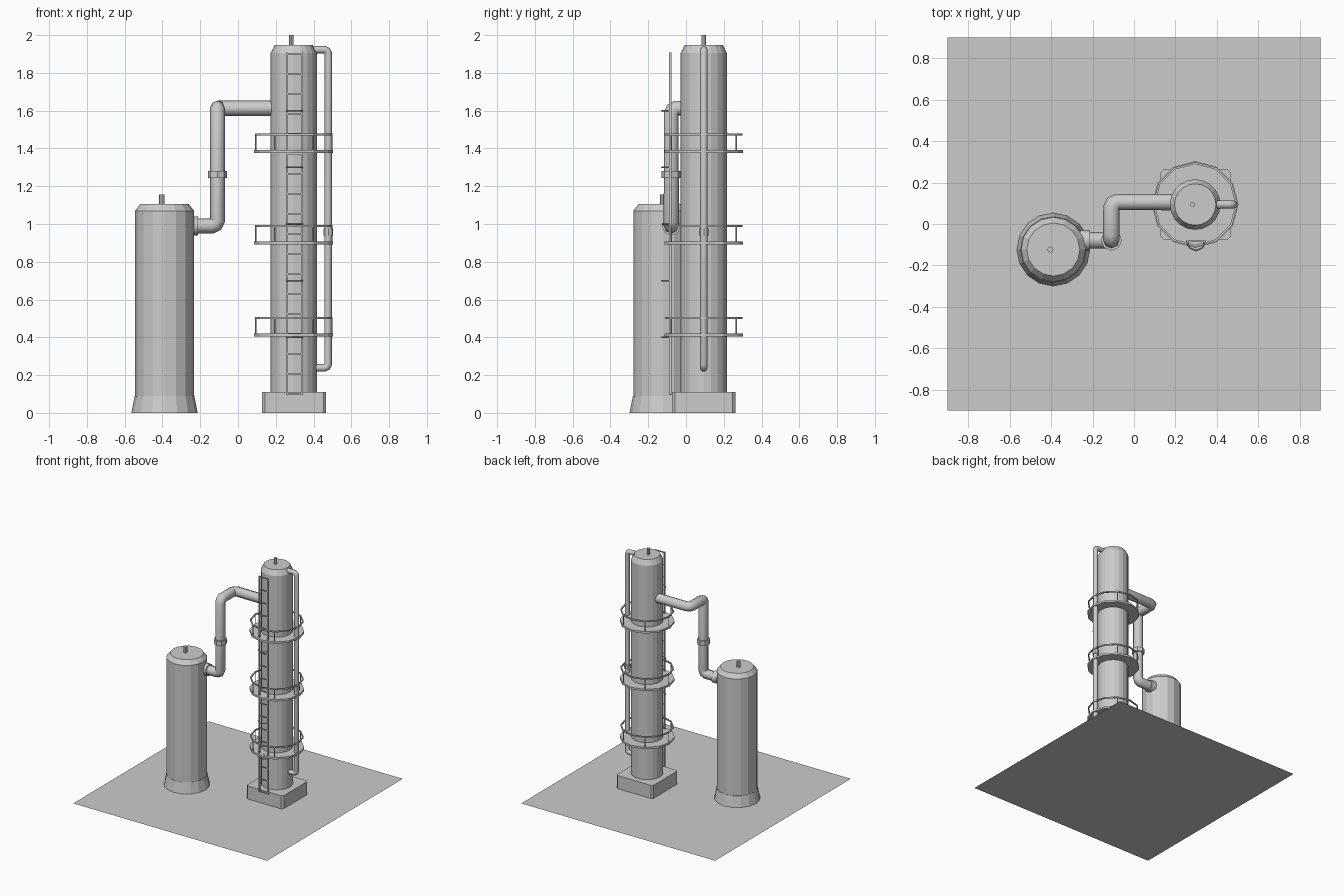
import bpy, bmesh, math
from mathutils import Vector

cube = bpy.data.objects.get("Cube")
if cube:
    bpy.data.objects.remove(cube, do_unlink=True)

GREY = bpy.data.materials.new("plain_grey")
GREY.use_nodes = True
colour = (0.6, 0.6, 0.6, 1)
GREY.diffuse_color = colour
GREY.node_tree.nodes["Principled BSDF"].inputs["Base Color"].default_value = colour

TOWER = Vector((0.295, 0.094, 0))
VESSEL = Vector((-0.389, -0.123, 0))


def finish(name, bm):
    bmesh.ops.recalc_face_normals(bm, faces=bm.faces)
    mesh = bpy.data.meshes.new(name)
    bm.to_mesh(mesh)
    bm.free()
    mesh.materials.append(GREY)
    obj = bpy.data.objects.new(name, mesh)
    bpy.context.collection.objects.link(obj)
    return obj


def lathe(name, centre, profile, sides, closed=False):
    """Turn (radius, height) points around a vertical axis."""
    bm = bmesh.new()
    rings = []
    for r, z in profile:
        angles = [math.tau * i / sides for i in range(sides)]
        rings.append([bm.verts.new((centre.x + r * math.cos(a),
                                    centre.y + r * math.sin(a), z)) for a in angles])
    pairs = list(zip(rings, rings[1:]))
    if closed:
        pairs.append((rings[-1], rings[0]))
    else:
        bm.faces.new(rings[0])
        bm.faces.new(rings[-1])
    for a, b in pairs:
        for i in range(sides):
            j = (i + 1) % sides
            bm.faces.new((a[i], a[j], b[j], b[i]))
    return finish(name, bm)


def box(name, low, high):
    bm = bmesh.new()
    bmesh.ops.create_cube(bm, size=1)
    low, high = Vector(low), Vector(high)
    for v in bm.verts:
        v.co = (low + high) / 2 + v.co * (high - low)
    return finish(name, bm)


def pipe(name, points, radius, bend=0.0, detail=2):
    """Sweep a round tube along a path with cut corners."""
    pts = [Vector(p) for p in points]
    path = [pts[0]]
    for before, here, after in zip(pts, pts[1:], pts[2:]):
        a = here + (before - here).normalized() * bend
        b = here + (after - here).normalized() * bend
        path += [a, (a + b) / 2 * 0.6 + here * 0.4, b] if bend else [here]
    path.append(pts[-1])
    curve = bpy.data.curves.new(name, "CURVE")
    curve.dimensions = "3D"
    curve.bevel_depth = radius
    curve.bevel_resolution = detail
    curve.use_fill_caps = True
    spline = curve.splines.new("POLY")
    spline.points.add(len(path) - 1)
    for point, co in zip(spline.points, path):
        point.co = (*co, 1)
    curve.materials.append(GREY)
    obj = bpy.data.objects.new(name, curve)
    bpy.context.collection.objects.link(obj)
    bpy.ops.object.select_all(action="DESELECT")
    obj.select_set(True)
    bpy.context.view_layer.objects.active = obj
    bpy.ops.object.convert(target="MESH")
    return obj


# Ground sheet
bm = bmesh.new()
bmesh.ops.create_grid(bm, x_segments=1, y_segments=1, size=0.9)
finish("ground_sheet", bm)

# Tall tower on its footing, with chamfered upright edges
footing = box("tower_footing", TOWER + Vector((-0.168, -0.168, 0)),
              TOWER + Vector((0.172, 0.168, 0.11)))
bm = bmesh.new()
bm.from_mesh(footing.data)
upright = [e for e in bm.edges if abs(e.verts[0].co.z - e.verts[1].co.z) > 0.05]
bmesh.ops.bevel(bm, geom=upright, offset=0.015, segments=1, affect="EDGES")
bm.to_mesh(footing.data)
bm.free()
lathe("tower_body", TOWER, [(0.122, 0.1), (0.122, 1.905), (0.1, 1.948)], 20)
lathe("tower_vent", TOWER + Vector((-0.012, 0, 0)), [(0.012, 1.94), (0.012, 2)], 8)

# Short vessel with flared skirt
lathe("vessel_skirt", VESSEL, [(0.176, 0), (0.158, 0.09)], 16)
lathe("vessel_body", VESSEL, [(0.156, 0.08), (0.156, 1.07), (0.128, 1.105)], 16)
lathe("vessel_vent", VESSEL + Vector((-0.014, 0, 0)), [(0.015, 1.09), (0.015, 1.155)], 8)

# Three service platforms with guard rails
for n, z in enumerate((0.405, 0.892, 1.376)):
    lathe(f"platform_{n}", TOWER, [(0.11, z), (0.209, z), (0.209, z + 0.016), (0.11, z + 0.016)],
          12, closed=True)
    top = z + 0.098
    lathe(f"guard_rail_{n}", TOWER, [(0.195, top - 0.005), (0.205, top - 0.005),
                                     (0.205, top + 0.005), (0.195, top + 0.005)], 12, closed=True)
    for k in range(6):
        a = math.tau * k / 6
        foot = TOWER + Vector((0.2 * math.cos(a), 0.2 * math.sin(a), z + 0.01))
        pipe(f"rail_post_{n}_{k}", [foot, foot + Vector((0, 0, 0.088))], 0.004, detail=0)

# Ladder with safety hoops
LX, LY = 0.299, -0.083
for side, s in (("left", 1), ("right", -1)):
    x = LX + s * 0.04
    box(f"ladder_rail_{side}", (x - 0.005, LY - 0.006, 0.095), (x + 0.005, LY + 0.006, 1.907))
for k in range(18):
    z = 0.1 + 0.106 * k
    box(f"ladder_rung_{k}", (LX - 0.04, LY - 0.004, z - 0.004), (LX + 0.04, LY + 0.004, z + 0.004))
for k in range(5):
    z = 0.4 + 0.3 * k
    arc = [math.pi + math.pi * i / 4 for i in range(5)]
    pipe(f"ladder_hoop_{k}", [(LX + 0.044 * math.cos(a), LY + 0.045 * math.sin(a), z)
                              for a in arc], 0.004, detail=0)

# Slim side pipe running down the tower
SX, SY = 0.478, TOWER.y
pipe("side_pipe", [(TOWER.x + 0.08, SY, 1.923), (SX, SY, 1.923), (SX, SY, 0.238),
                   (TOWER.x + 0.08, SY, 0.238)], 0.02, 0.02)
lathe("side_pipe_clamp", Vector((SX, SY, 0)), [(0.026, 0.94), (0.026, 0.975)], 8)

# Transfer pipe joining the vessel to the tower
PX, PY = -0.109, -0.078
pipe("transfer_pipe", [(-0.29, PY, 0.99), (PX, PY, 0.99), (PX, PY, 1.613),
                       (PX, 0.106, 1.613), (TOWER.x - 0.06, 0.106, 1.613)], 0.04, 0.028)
pipe("vessel_flange", [(-0.26, PY, 0.99), (-0.212, PY, 0.99)], 0.05)
lathe("transfer_pipe_collar", Vector((PX, PY, 0)), [(0.051, 1.243), (0.051, 1.28)], 8)
